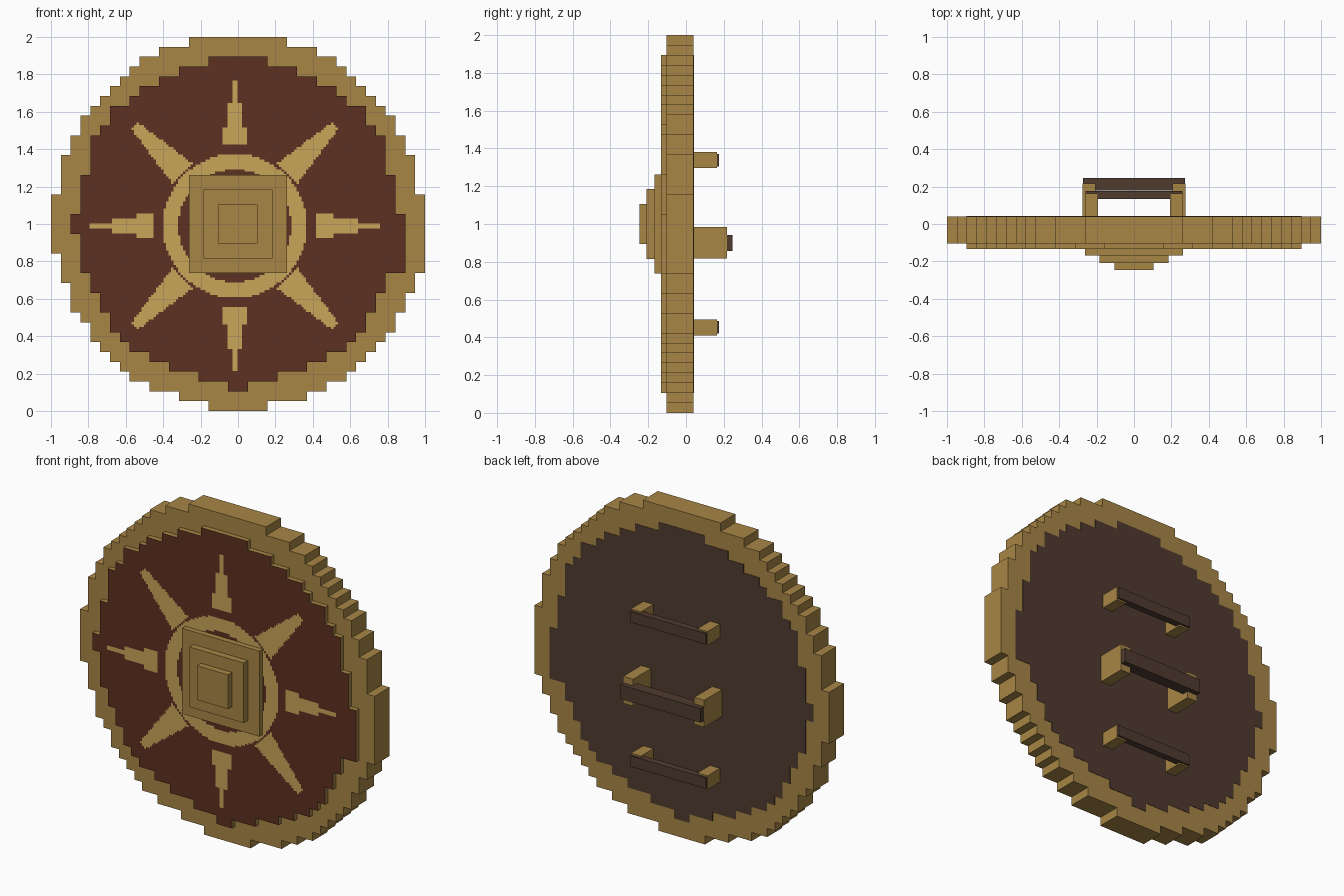
import bpy, bmesh, math

cube = bpy.data.objects.get("Cube")
if cube:
    bpy.data.objects.remove(cube, do_unlink=True)

U = 2 / 38          # block size
BACK = 0.041        # rear plane of the shield


def material(name, color):
    m = bpy.data.materials.new(name)
    m.use_nodes = True
    m.diffuse_color = (*color, 1)
    m.node_tree.nodes["Principled BSDF"].inputs["Base Color"].default_value = (*color, 1)
    return m


GOLD = material("old_gold", (0.392, 0.238, 0.061))
RED = material("red_leather", (0.107, 0.031, 0.015))
SUN = material("pale_gold", (0.578, 0.381, 0.102))
DARK = material("dark_wood", (0.078, 0.044, 0.028))


def finish(name, bm, *mats):
    mesh = bpy.data.meshes.new(name)
    bm.to_mesh(mesh)
    bm.free()
    for m in mats:
        mesh.materials.append(m)
    obj = bpy.data.objects.new(name, mesh)
    bpy.context.collection.objects.link(obj)
    return obj


def box(name, x, y, z, mat):
    bm = bmesh.new()
    bmesh.ops.create_cube(bm, size=1)
    for v in bm.verts:
        for i, (lo, hi) in enumerate((x, y, z)):
            v.co[i] = hi if v.co[i] > 0 else lo
    return finish(name, bm, mat)


def stepped_disc(name, left, right, top, y0, y1, side, front=None):
    """Extrude a stepped outline given as block widths per row, from the top down."""
    pts = []
    for sign, widths in ((1, right), (-1, left)):
        half = []
        for i, w in enumerate(widths):
            half += [(sign * w, top - i), (sign * w, top - i - 1)]
        pts += half if sign > 0 else half[::-1]
    # drop points in the middle of straight runs
    corners = []
    for i, p in enumerate(pts):
        a, b = pts[i - 1], pts[(i + 1) % len(pts)]
        if p != a and not (a[0] == p[0] == b[0]):
            corners.append(p)
    bm = bmesh.new()
    face = bm.faces.new([bm.verts.new((x * U, y0, z * U)) for x, z in corners])
    new = bmesh.ops.extrude_face_region(bm, geom=[face])["geom"]
    for v in new:
        if isinstance(v, bmesh.types.BMVert):
            v.co.y = y1
    bmesh.ops.recalc_face_normals(bm, faces=bm.faces)
    for f in bm.faces:
        f.material_index = 1 if front and f.normal.y < -0.5 else 0
    return finish(name, bm, *([side, front] if front else [side]))


# Shield body with its rim
upper = [5, 8, 10, 11, 12, 13, 14, 15, 16, 16, 17, 17] + [18] * 4 + [19] * 6
lower_left = [18] * 3 + [17] * 3 + [16, 15, 15, 14, 13, 12, 11, 9, 6, 3]
lower_right = [19, 19, 18, 18, 17, 17, 16, 16, 15, 14, 13, 12, 11, 9, 7, 3]
stepped_disc("shield_rim", upper + lower_left, upper + lower_right, 38, -0.103, BACK, GOLD)

# Raised front panel and flush rear panel share one outline
start = [3, 6, 8, 10, 11, 13, 13, 14, 15, 15, 15, 15]
end = [15, 15, 14, 14, 13, 13, 12, 11, 9, 7, 4, 1]
inner_left = start + [16] * 4 + [17] * 2 + [16] * 4 + end
inner_right = start + [16] * 4 + [17] * 6 + end
PANEL = -0.133
stepped_disc("front_panel", inner_left, inner_right, 36, PANEL, -0.1, GOLD, RED)
stepped_disc("rear_panel", inner_left, inner_right, 36, BACK - 0.01, BACK + 0.002, DARK)


# Painted sun: a ring and eight tapering rays, on a fine square grid
def in_sun(x, z):
    r = math.hypot(x, z)
    if 0.3 < r < 0.385:
        return True
    a, b = max(abs(x), abs(z)), min(abs(x), abs(z))
    if 0.43 < a < 0.78:
        half = 0.065 if a < 0.52 else 0.04 if a < 0.66 else 0.014
        if b < half:
            return True
    along, across = (a + b) / math.sqrt(2), (a - b) / math.sqrt(2)
    return 0.4 < along < 0.76 and across < 0.075 - 0.14 * (along - 0.4)


step = U / 4
cx, cz = -0.017, 0.99
bm = bmesh.new()
n = 64
for row in range(-n, n):
    z = (row + 0.5) * step
    begin = None
    for col in range(-n, n + 1):
        filled = in_sun((col + 0.5) * step, z)
        if filled and begin is None:
            begin = col
        elif not filled and begin is not None:
            x0, x1 = cx + begin * step, cx + col * step
            z0, z1 = cz + row * step, cz + (row + 1) * step
            bm.faces.new([bm.verts.new((x, PANEL - 0.002, h)) for x, h in
                          ((x0, z0), (x1, z0), (x1, z1), (x0, z1))])
            begin = None
finish("painted_sun", bm, SUN)

# Stepped square boss
for name, half, y in (("boss_base", 0.262, -0.168), ("boss_middle", 0.184, -0.208),
                      ("boss_top", 0.105, -0.247)):
    box(name, (-half, half), (y, -0.12), (1 - half, 1 + half), GOLD)


# Rear handles: two posts and a bar each
def handle(name, z, outer, post_half, post_y, bar_half, bar_y):
    for side, s in (("left", 1), ("right", -1)):
        xs = sorted((s * outer, s * (outer - 0.068)))
        box(f"{name}_{side}_post", xs, (BACK - 0.005, post_y),
            (z - post_half, z + post_half), GOLD)
    end_x = outer - 0.002
    box(f"{name}_bar", (-end_x, end_x), bar_y, (z - bar_half, z + bar_half), DARK)


handle("upper_handle", 1.338, 0.26, 0.042, 0.163, 0.033, (0.135, 0.176))
handle("middle_handle", 0.9, 0.275, 0.083, 0.216, 0.043, (0.178, 0.247))
handle("lower_handle", 0.453, 0.26, 0.042, 0.163, 0.033, (0.135, 0.176))
